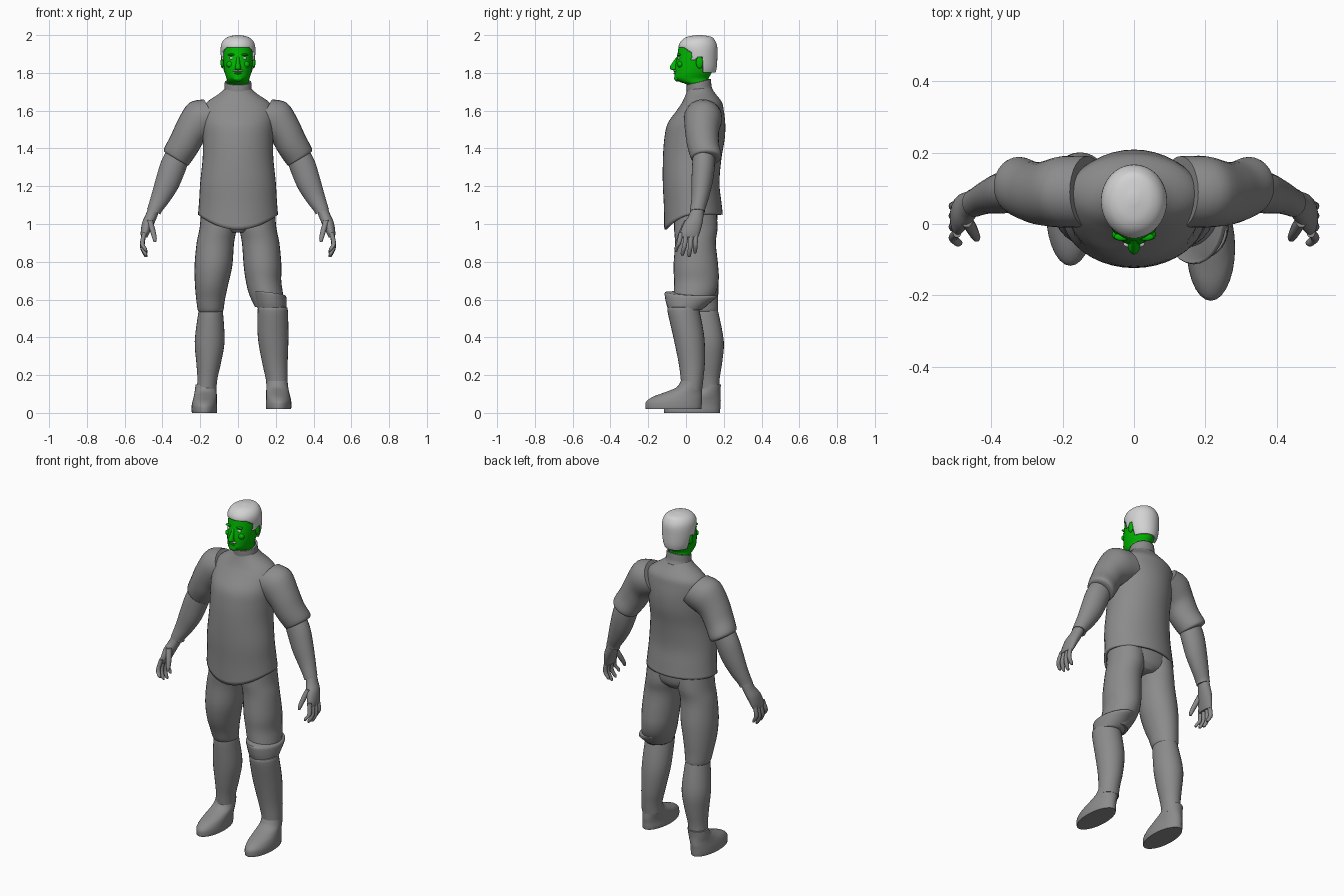
import bpy, bmesh, math
from mathutils import Vector


def material(name, rgb):
    m = bpy.data.materials.new(name)
    m.diffuse_color = (*rgb, 1)
    return m


GREY = material("cloth_grey", (0.26, 0.26, 0.26))
HAIR = material("hair_light_grey", (0.65, 0.65, 0.65))
SKIN = material("skin_green", (0.0, 0.47, 0.0))
WHITE = material("eye_white", (0.85, 0.85, 0.85))


def finish(name, bm, mat, angle=50):
    bmesh.ops.recalc_face_normals(bm, faces=bm.faces[:])
    me = bpy.data.meshes.new(name)
    bm.to_mesh(me)
    bm.free()
    me.materials.append(mat)
    ob = bpy.data.objects.new(name, me)
    bpy.context.collection.objects.link(ob)
    bpy.ops.object.select_all(action='DESELECT')
    ob.select_set(True)
    bpy.context.view_layer.objects.active = ob
    bpy.ops.object.shade_smooth_by_angle(angle=math.radians(angle))
    return ob


def spline(rings, steps):
    """Catmull-Rom interpolation between cross-sections."""
    pts = [tuple(r) + (0,) * (8 - len(r)) for r in rings]
    out = []
    for i in range(len(pts) - 1):
        a, b, c, d = pts[max(i - 1, 0)], pts[i], pts[i + 1], pts[min(i + 2, len(pts) - 1)]
        for k in range(steps):
            t = k / steps
            out.append([0.5 * (2 * q + (r - p) * t + (2 * p - 5 * q + 4 * r - s) * t * t
                               + (3 * q - p - 3 * r + s) * t ** 3) for p, q, r, s in zip(a, b, c, d)])
    return out + [list(pts[-1])]


def loft(name, rings, mat, sx=1, n=28, steps=4, caps=True, keep=None, off=(0, 0, 0)):
    """Ring = x, y, z, radius x, radius y, [slope x, slope y, front dip]."""
    bm = bmesh.new()
    loops = []
    for x, y, z, rx, ry, tx, ty, dip in spline(rings, steps):
        loop = []
        for k in range(n):
            a = 2 * math.pi * k / n
            dx, dy = rx * math.cos(a), ry * math.sin(a)
            dz = tx * dx + ty * dy - dip * max(0, -math.sin(a)) ** 2
            loop.append(bm.verts.new((sx * (x + dx) + off[0], y + dy + off[1], z + dz + off[2])))
        loops.append(loop)
    for l0, l1 in zip(loops, loops[1:]):
        for k in range(n):
            j = (k + 1) % n
            bm.faces.new((l0[k], l0[j], l1[j], l1[k]))
    if caps:
        bm.faces.new(loops[0])
        bm.faces.new(loops[-1])
    if keep:
        drop = [f for f in bm.faces if not keep(f.calc_center_median())]
        bmesh.ops.delete(bm, geom=drop, context='FACES')
    return finish(name, bm, mat)


def blob(name, loc, size, mat, seg=16):
    bm = bmesh.new()
    bmesh.ops.create_uvsphere(bm, u_segments=seg, v_segments=seg // 2, radius=1)
    for v in bm.verts:
        v.co = Vector([c * s + l for c, s, l in zip(v.co, size, loc)])
    return finish(name, bm, mat)


def thicken(ob, t):
    m = ob.modifiers.new("thickness", 'SOLIDIFY')
    m.thickness, m.offset = t, -1


# Shirt body with a hem dipping at the front, and collar
shirt = loft("shirt", [
    (0, .04, 1.05, .212, .155, 0, 0, .08), (0, .035, 1.12, .206, .152, 0, 0, .03),
    (0, .027, 1.22, .200, .150), (0, .033, 1.35, .187, .155), (0, .045, 1.45, .187, .160),
    (0, .055, 1.53, .190, .153), (0, .075, 1.60, .190, .125), (0, .085, 1.645, .165, .105),
    (0, .078, 1.69, .100, .078), (0, .072, 1.72, .068, .062)], GREY, n=40, caps=False)
thicken(shirt, .012)
collar = loft("collar", [
    (0, .074, 1.69, .080, .070, 0, .25), (0, .07, 1.71, .073, .066, 0, .25),
    (0, .068, 1.735, .071, .065, 0, .25), (0, .067, 1.752, .070, .064, 0, .25)], GREY, caps=False)
thicken(collar, .01)

# Arms and hands, mirrored
for sx, side in ((1, "left"), (-1, "right")):
    loft(side + "_sleeve", [
        (.13, .09, 1.57, .05, .10, 1.8), (.20, .09, 1.55, .06, .10, 1.5),
        (.25, .085, 1.49, .07, .09, .8), (.287, .09, 1.42, .07, .085, .65),
        (.322, .105, 1.362, .068, .083, .6), (.328, .103, 1.345, .060, .070, .6),
        (.328, .10, 1.345, .04, .04, .6)], GREY, sx)
    loft(side + "_forearm", [
        (.31, .095, 1.38, .055, .058, .6), (.345, .092, 1.30, .060, .060, .6),
        (.375, .085, 1.22, .056, .056, .6), (.41, .075, 1.14, .046, .046, .5),
        (.44, .062, 1.08, .036, .040, .4), (.445, .06, 1.065, .036, .040, .4)], GREY, sx)
    loft(side + "_palm", [
        (.445, .062, 1.08, .028, .034, .4), (.46, .052, 1.04, .029, .040, .3),
        (.478, .036, 1.00, .029, .050, .3), (.492, .022, .955, .023, .052, .2),
        (.497, .016, .93, .017, .048, .1)], GREY, sx, n=20)
    for name, y0, y1, tip in (("index", -.025, -.052, .855), ("middle", .003, -.018, .832),
                              ("ring", .029, .017, .825), ("little", .052, .048, .845)):
        mid = (.94 + tip) / 2
        loft(f"{side}_{name}_finger", [
            (.495, y0, .955, .012, .013), (.507, (y0 + y1) / 2, mid, .012, .0125),
            (.493, y1, tip + .015, .011, .011), (.486, y1, tip, .006, .006)], GREY, sx, n=10, steps=3)
    loft(side + "_thumb", [
        (.468, .01, 1.02, .016, .02), (.453, -.015, .97, .015, .018),
        (.442, -.036, .925, .012, .013), (.44, -.042, .905, .006, .007)], GREY, sx, n=10, steps=3)

# Trousers: hips and two differently posed thighs
loft("hips", [(0, .05, 1.14, .185, .115), (0, .052, 1.05, .195, .115),
              (0, .055, .99, .17, .105), (0, .055, .955, .06, .08)], GREY)
loft("left_thigh", [
    (.10, .05, 1.08, .095, .11), (.105, .052, .98, .098, .115), (.120, .05, .90, .099, .108),
    (.130, .052, .78, .100, .118), (.135, .055, .70, .094, .118), (.148, .045, .63, .090, .110),
    (.165, .02, .56, .075, .085)], GREY)
loft("right_thigh", [
    (.10, .05, 1.08, .095, .11), (.105, .052, .98, .098, .115), (.120, .05, .90, .099, .108),
    (.130, .055, .78, .100, .115), (.140, .065, .68, .088, .107), (.145, .08, .60, .076, .090),
    (.145, .09, .545, .068, .080), (.145, .092, .53, .058, .068)], GREY, -1)

# Flared knee cuff on the forward leg
loft("knee_cuff", [
    (.163, .028, .632, .086, .138, -.12, -.05), (.168, .025, .62, .088, .138, -.1, -.05),
    (.176, .01, .58, .082, .115), (.181, -.005, .545, .074, .088)], GREY)

# Boots: each shaft follows its own leg, the foot is shared
loft("left_boot_shaft", [
    (.182, -.012, .56, .074, .078), (.184, -.013, .54, .080, .085), (.186, .015, .40, .081, .082),
    (.195, .030, .27, .068, .070), (.205, .032, .18, .058, .060), (.207, .03, .12, .056, .055)], GREY)
loft("right_boot_shaft", [
    (.145, .095, .545, .060, .072), (.145, .095, .525, .066, .078), (.150, .115, .38, .079, .085),
    (.155, .118, .27, .066, .074), (.162, .118, .18, .053, .060), (.168, .12, .10, .052, .055)], GREY, -1)
foot = [(.206, .030, .17, .056, .057), (.208, .017, .135, .058, .067), (.210, -.015, .108, .061, .100),
        (.213, -.045, .085, .064, .131), (.215, -.063, .060, .067, .147), (.215, -.066, .035, .068, .149),
        (.215, -.066, .020, .066, .147)]
loft("left_foot", foot, GREY)
loft("right_foot", foot, GREY, -1, off=(.037, .098, -.02))

# Head and face
loft("head", [
    (0, .07, 1.69, .058, .058), (0, .067, 1.735, .057, .060), (0, .045, 1.753, .058, .080),
    (0, .030, 1.772, .061, .090), (0, .038, 1.80, .070, .098), (0, .045, 1.84, .076, .102),
    (0, .055, 1.90, .080, .100), (0, .06, 1.95, .074, .093), (0, .06, 1.985, .04, .05)],
    SKIN, n=32)
loft("nose", [
    (0, -.040, 1.885, .008, .010), (0, -.052, 1.86, .010, .016), (0, -.062, 1.835, .014, .022),
    (0, -.060, 1.82, .017, .023), (0, -.052, 1.813, .010, .012)], SKIN, n=12)
blob("chin", (0, -.045, 1.772), (.028, .018, .018), SKIN)
blob("moustache", (0, -.056, 1.811), (.030, .012, .006), HAIR)
blob("lower_lip", (0, -.056, 1.797), (.020, .010, .005), SKIN)
for s, side in ((1, "left"), (-1, "right")):
    blob(side + "_eye", (s * .033, -.037, 1.878), (.014, .008, .007), WHITE)
    blob(side + "_brow", (s * .034, -.036, 1.896), (.022, .011, .006), SKIN)
    blob(side + "_cheek", (s * .040, -.030, 1.845), (.022, .016, .018), SKIN)
    blob(side + "_ear", (s * .083, .072, 1.855), (.009, .019, .032), SKIN)


# Hair shell trimmed along the forehead, sideburns, ears and nape
def hairline(c):
    if c.y < .028:
        return c.z > 1.935 - max(0, c.y + .01) * .8
    if c.y < .055:
        return c.z > 1.865
    if c.y < .092:
        return c.z > 1.885
    return c.z > 1.80


hair = loft("hair", [
    (0, .075, 1.79, .068, .078), (0, .073, 1.83, .082, .090), (0, .068, 1.89, .091, .098),
    (0, .063, 1.94, .091, .102), (0, .065, 1.972, .078, .088), (0, .07, 1.991, .052, .063),
    (0, .07, 2.0, .012, .015)], HAIR, n=64, steps=8, keep=hairline)
thicken(hair, .014)
